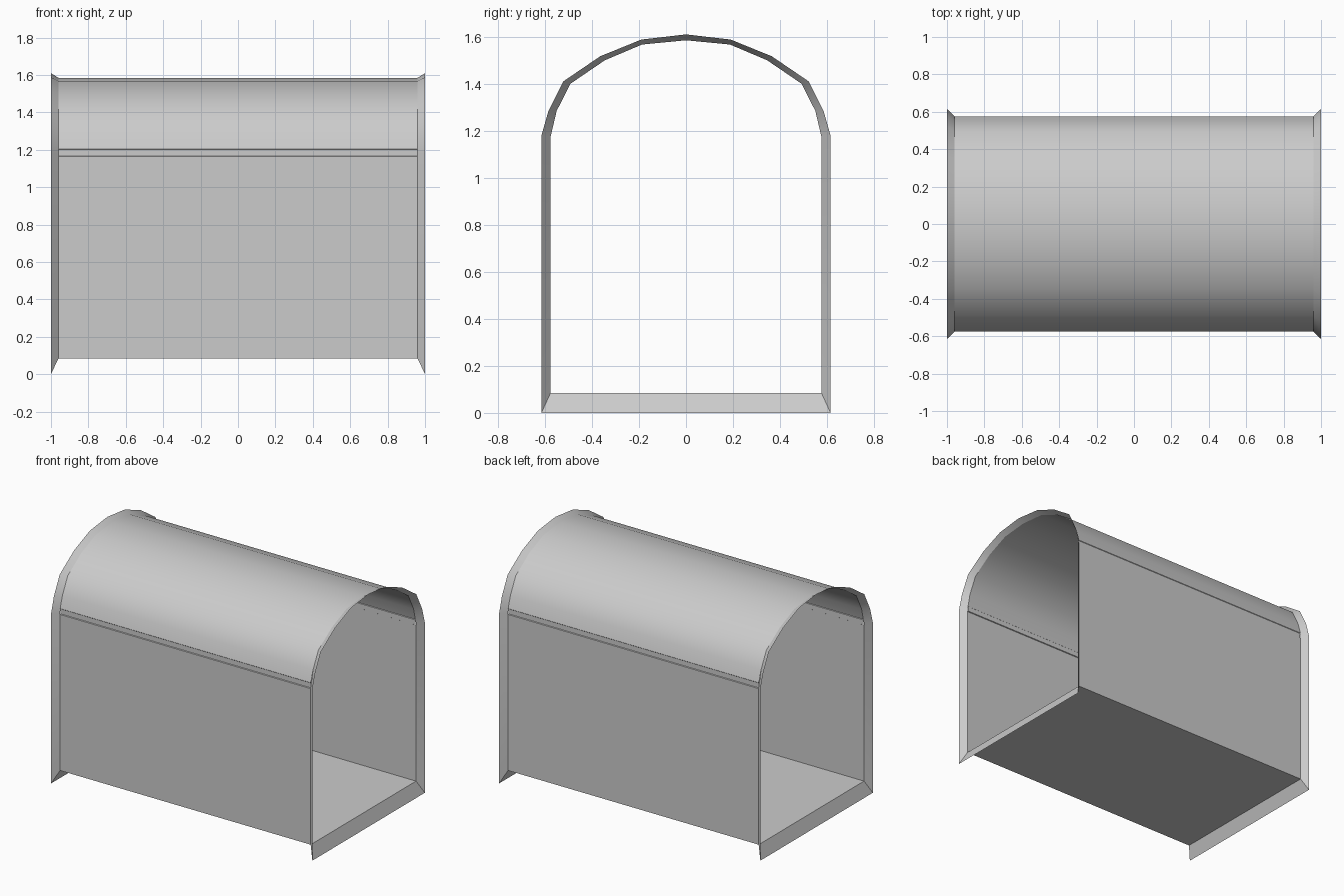
import bpy
import math

cube = bpy.data.objects.get("Cube")
if cube:
    bpy.data.objects.remove(cube, do_unlink=True)

grey = bpy.data.materials.new("plain grey")
grey.use_nodes = True
grey.diffuse_color = (0.6, 0.6, 0.6, 1)
grey.node_tree.nodes["Principled BSDF"].inputs["Base Color"].default_value = (0.6, 0.6, 0.6, 1)

BODY_X, RIM_X = 0.96, 1.0


def mirrored(half):
    """Half profile (y, z) ending at the crown, mirrored to the other side."""
    return half + [(-y, z) for y, z in reversed(half[:-1])]


def loft(name, sections, closed=False):
    """Skin a run of (x, profile) sections with quads."""
    verts = [(x, y, z) for x, prof in sections for y, z in prof]
    n = len(sections[0][1])
    faces = []
    for s in range(len(sections) - 1):
        for i in range(n if closed else n - 1):
            j = (i + 1) % n
            a, b = s * n, (s + 1) * n
            faces.append((a + i, a + j, b + j, b + i))
    mesh = bpy.data.meshes.new(name)
    mesh.from_pydata(verts, [], faces)
    mesh.materials.append(grey)
    obj = bpy.data.objects.new(name, mesh)
    bpy.context.collection.objects.link(obj)
    bpy.ops.object.select_all(action='DESELECT')
    obj.select_set(True)
    bpy.context.view_layer.objects.active = obj
    bpy.ops.object.mode_set(mode='EDIT')
    bpy.ops.mesh.select_all(action='SELECT')
    bpy.ops.mesh.normals_make_consistent(inside=False)
    bpy.ops.object.mode_set(mode='OBJECT')
    bpy.ops.object.shade_smooth_by_angle(angle=math.radians(32))
    return obj


# Cross-sections of the shell and of its flared ends
arch = [(0.574, 1.205), (0.55, 1.285), (0.492, 1.40), (0.345, 1.50), (0.187, 1.567), (0, 1.585)]
wall = [(0.576, 0.085), (0.576, 1.165)]
seam = [(0.571, 1.168), (0.571, 1.202)]
shell = mirrored(wall + seam + arch)
inner_lip = mirrored([wall[0], (0.576, 1.175)] + arch[1:])
outer_lip = mirrored([(0.615, 0), (0.615, 1.18), (0.585, 1.285), (0.522, 1.41),
                      (0.365, 1.517), (0.19, 1.588), (0, 1.61)])

# Walls, seam and arched roof as one closed tube with its floor
loft("tunnel_shell", [(-BODY_X, shell), (BODY_X, shell)], closed=True)

# Flared rims at both open ends
for side, name in ((1, "left_rim"), (-1, "right_rim")):
    loft(name, [(side * BODY_X, inner_lip), (side * RIM_X, outer_lip)], closed=True)
